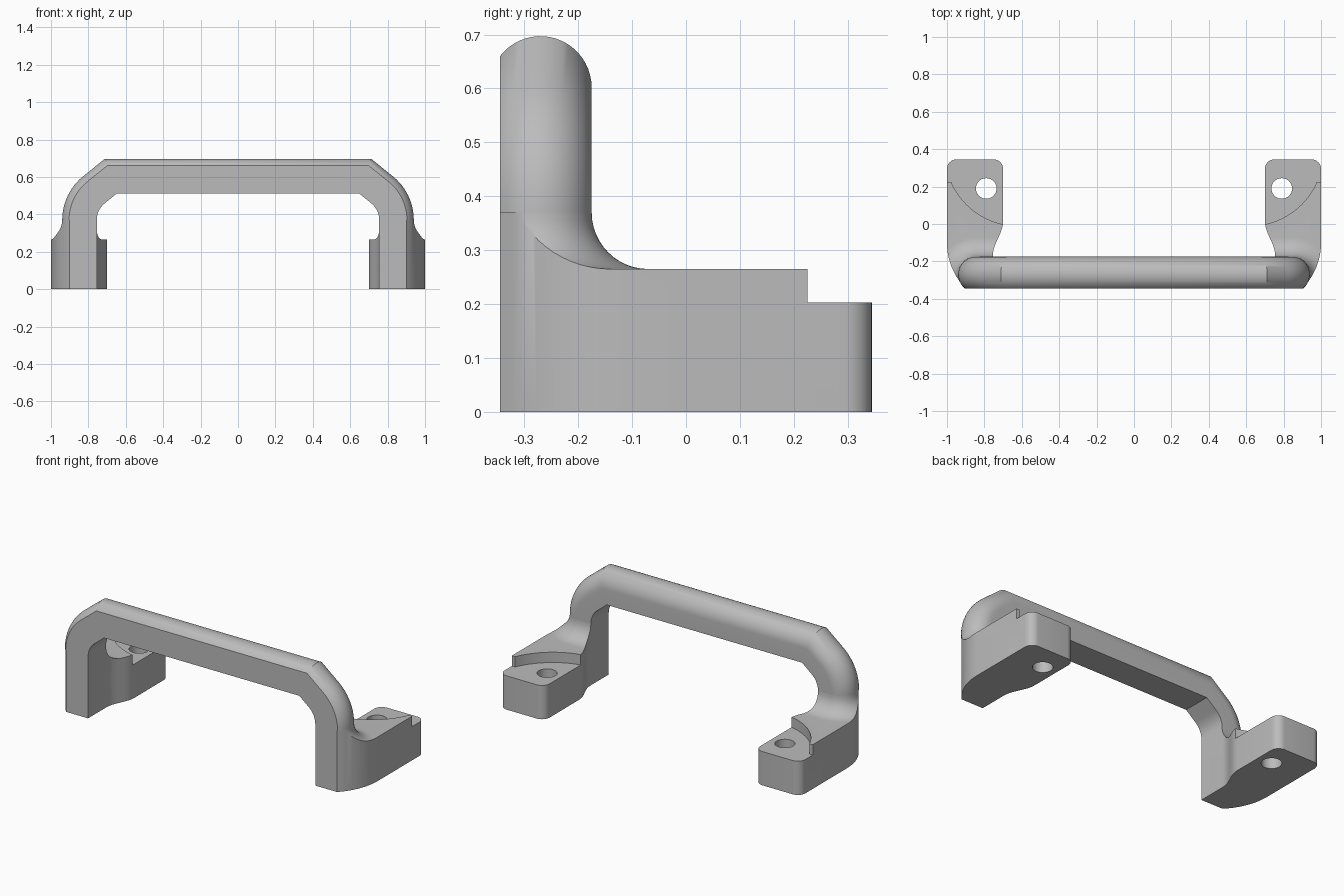
import bpy, bmesh
from math import sin, cos, pi, radians, sqrt, atan2

cube = bpy.data.objects.get("Cube")
if cube:
    bpy.data.objects.remove(cube, do_unlink=True)

metal = bpy.data.materials.new("satin grey")
metal.diffuse_color = (0.5, 0.5, 0.5, 1)
metal.use_nodes = True
metal.node_tree.nodes["Principled BSDF"].inputs["Base Color"].default_value = (0.5, 0.5, 0.5, 1)


def loft(name, rings):
    """Closed solid through rings that share a vertex count."""
    bm = bmesh.new()
    loops = [[bm.verts.new(p) for p in ring] for ring in rings]
    n = len(loops[0])
    for a, b in zip(loops, loops[1:]):
        for i in range(n):
            j = (i + 1) % n
            bm.faces.new((a[i], a[j], b[j], b[i]))
    bm.faces.new(loops[0][::-1])
    bm.faces.new(loops[-1])
    bmesh.ops.recalc_face_normals(bm, faces=bm.faces)
    mesh = bpy.data.meshes.new(name)
    bm.to_mesh(mesh)
    bm.free()
    mesh.materials.append(metal)
    ob = bpy.data.objects.new(name, mesh)
    bpy.context.collection.objects.link(ob)
    return ob


def prism(name, outline, z0, z1):
    return loft(name, [[(x, y, z) for x, y in outline] for z in (z0, z1)])


def arc(cx, cy, r, a0, a1, n):
    return [(cx + r * cos(a0 + (a1 - a0) * i / n),
             cy + r * sin(a0 + (a1 - a0) * i / n)) for i in range(n + 1)]


def select_only(ob):
    bpy.ops.object.select_all(action='DESELECT')
    ob.select_set(True)
    bpy.context.view_layer.objects.active = ob


def boolean(ob, tool, operation):
    mod = ob.modifiers.new(operation, 'BOOLEAN')
    mod.operation, mod.solver, mod.object = operation, 'EXACT', tool
    select_only(ob)
    bpy.ops.object.modifier_apply(modifier=mod.name)
    bpy.data.objects.remove(tool, do_unlink=True)


def smooth(ob):
    select_only(ob)
    bpy.ops.object.shade_smooth_by_angle(angle=radians(32))


FRONT, INNER, THICK = -0.345, 0.755, 0.185
CY, CH, R = -0.27, 0.09, 0.095      # round crown of the bar section
SPRING = 0.37                       # height where the legs start to bend

# Grip: D-shaped section, (distance from inner face, y)
crease = atan2(FRONT - CY, sqrt(R * R - (FRONT - CY) ** 2))
section = [(0, FRONT)] + arc(CH, CY, R, crease, pi / 2, 20) + [(0, CY + R)]

# Stations along one half: inner point and direction towards the crown
r_in, bend = 0.115, radians(51)
cx = INNER - r_in
stations = []
for i in range(13):
    a = bend * i / 12
    stations.append((cx + r_in * cos(a), SPRING + r_in * sin(a), cos(a), sin(a)))
stations.append((0.649, 0.511, 0.34, 1.005))
stations += [(-x, z, -dx, dz) for x, z, dx, dz in reversed(stations)]
grip = loft("grip", [[(x + dx * h, y, z + dz * h) for h, y in section]
                     for x, z, dx, dz in stations])
smooth(grip)

# Foot body: flat slab flowing up into the leg through a round fillet
FLOOR, FIL = 0.265, SPRING - 0.265


def flare(z, d):
    pts = arc(INNER + CH, CY, R + d, -pi / 2, pi / 2, 40)
    x = 0.6 - 0.1 * d
    return [(px, py, z) for px, py in [(x, CY - R - d)] + pts + [(x, CY + R + d)]]


rings = [flare(-0.1, 1.2), flare(FLOOR, 1.2)]
for i in range(13):
    b = pi / 2 * i / 12
    rings.append(flare(FLOOR + FIL * (1 - cos(b)), FIL * (1 - sin(b))))
foot = loft("left_foot", rings)

# Plan outline: curved outer front, rounded back corners, waisted inner side
outer_r = 0.35
outline = [(INNER, FRONT)]
outline += arc(1 - outer_r, -0.1, outer_r, -0.775, 0, 16)
outline += arc(0.95, 0.295, 0.05, 0, pi / 2, 8)
outline += arc(0.75, 0.295, 0.05, pi / 2, pi, 8)
outline += [(0.70 + 0.055 * (1 - cos(pi * i / 12)) / 2, 0.015 - 0.185 * i / 12)
            for i in range(13)]
boolean(foot, prism("outline_cutter", outline, 0, 0.6), 'INTERSECT')

# Lower seat around the screw, bounded by a concave step
seat = arc(0.62, 0.38, 0.39, -pi / 2, radians(-23.4), 24)
seat += [(1.1, 0.225), (1.1, 0.5), (0.62, 0.5)]
boolean(foot, prism("seat_cutter", seat, 0.203, 0.5), 'DIFFERENCE')

# Screw hole
hole = arc(0.79, 0.19, 0.055, 0, 2 * pi, 40)[:-1]
boolean(foot, prism("hole_cutter", hole, -0.2, 0.5), 'DIFFERENCE')
smooth(foot)

# Mirrored foot
mirrored = foot.copy()
mirrored.data = foot.data.copy()
mirrored.name = "right_foot"
bpy.context.collection.objects.link(mirrored)
bm = bmesh.new()
bm.from_mesh(mirrored.data)
for v in bm.verts:
    v.co.x = -v.co.x
bmesh.ops.reverse_faces(bm, faces=bm.faces)
bm.to_mesh(mirrored.data)
bm.free()
smooth(mirrored)
